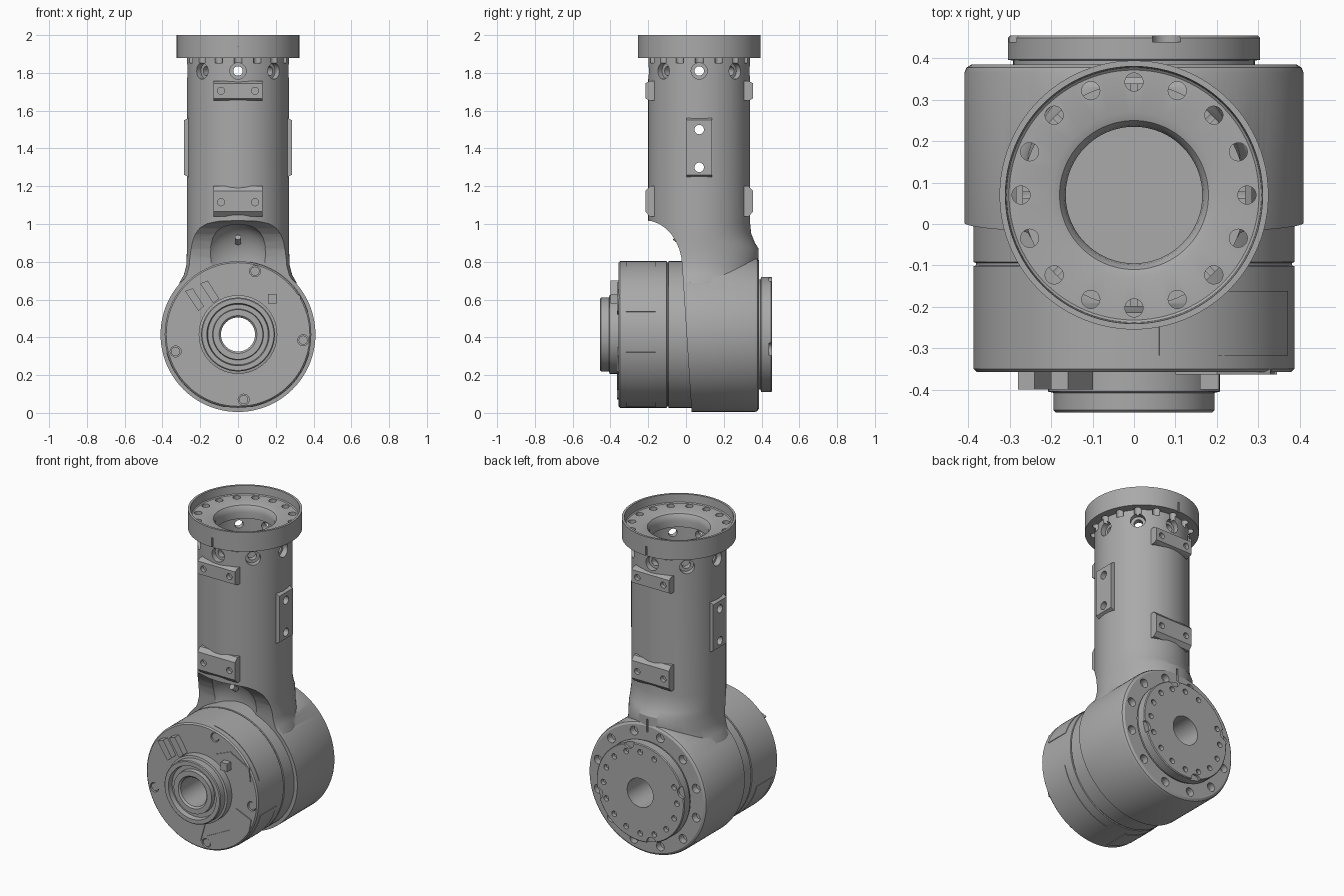
import bpy, bmesh
from math import sin, cos, pi, radians
from mathutils import Vector, Matrix

if "Cube" in bpy.data.objects:
    bpy.data.objects.remove(bpy.data.objects["Cube"])

grey = bpy.data.materials.new("metal_grey")
grey.use_nodes = True
tone = (0.4, 0.4, 0.4, 1)
grey.diffuse_color = tone
grey.node_tree.nodes["Principled BSDF"].inputs["Base Color"].default_value = tone

TY, JZ = 0.07, 0.415          # tube axis in y, joint axis in z
JOINT = Matrix.Translation((0, 0, JZ)) @ Matrix.Rotation(-pi / 2, 4, 'X')
TUBE = Matrix.Translation((0, TY, 0))


def make(name, bm, matrix=None):
    if matrix:
        bm.transform(matrix)
    bmesh.ops.recalc_face_normals(bm, faces=bm.faces)
    mesh = bpy.data.meshes.new(name)
    bm.to_mesh(mesh)
    bm.free()
    mesh.materials.append(grey)
    ob = bpy.data.objects.new(name, mesh)
    bpy.context.collection.objects.link(ob)
    return ob


def loft(name, rings, matrix=None, closed=False):
    bm = bmesh.new()
    loops = [[bm.verts.new(p) for p in ring] for ring in rings]
    n = len(loops[0])
    pairs = list(zip(loops, loops[1:]))
    if closed:
        pairs.append((loops[-1], loops[0]))
    for a, b in pairs:
        for i in range(n):
            j = (i + 1) % n
            bm.faces.new((a[i], a[j], b[j], b[i]))
    if not closed:
        bm.faces.new(loops[0])
        bm.faces.new(loops[-1])
    return make(name, bm, matrix)


def lathe(name, profile, matrix, closed=True, n=96):
    turn = [2 * pi * i / n for i in range(n)]
    return loft(name, [[(r * cos(a), r * sin(a), t) for a in turn] for r, t in profile], matrix, closed)


def rod(name, r, p, q, n=24):
    p, q = Vector(p), Vector(q)
    m = Matrix.Translation(p) @ (q - p).to_track_quat('Z', 'Y').to_matrix().to_4x4()
    return lathe(name, [(r, 0), (r, (q - p).length)], m, False, n)


def prism(name, points, axis, a, b):
    """Extrude a flat outline along x or y from a to b."""
    place = (lambda u, v, d: (d, u, v)) if axis == 'x' else (lambda u, v, d: (u, d, v))
    return loft(name, [[place(u, v, d) for u, v in points] for d in (a, b)])


def boolean(target, tool, mode='DIFFERENCE', keep=False):
    mod = target.modifiers.new("bool", 'BOOLEAN')
    mod.operation, mod.object, mod.solver = mode, tool, 'EXACT'
    bpy.context.view_layer.objects.active = target
    bpy.ops.object.modifier_apply(modifier=mod.name)
    if not keep:
        bpy.data.objects.remove(tool)


def around(a, r, z):
    return (r * sin(a), TY - r * cos(a), z)


# Arm tube with its flared foot
def oval(z, rx, back):
    turn = [2 * pi * i / 96 for i in range(96)]
    return [(rx * cos(a), TY + (back if sin(a) > 0 else 0.27) * sin(a), z) for a in turn]


body = loft("arm_body", [oval(*s) for s in (
    (0.5, 0.34, 0.314), (0.69, 0.31, 0.314), (0.73, 0.287, 0.314), (0.78, 0.274, 0.314),
    (0.87, 0.27, 0.314), (0.9, 0.27, 0.295), (0.95, 0.27, 0.275), (1, 0.27, 0.27), (1.88, 0.27, 0.27))])

# Joint housing, then the sloped front relief and scoop
boolean(body, lathe("housing", [(0.41, -0.06), (0.41, 0.365), (0.405, 0.378), (0.392, 0.386)], JOINT, False), 'UNION')
arc = [(-0.22 + 0.2 * sin(t * pi / 16), 0.77 + 0.25 * cos(t * pi / 16)) for t in range(9)]
boolean(body, prism("relief", [(-0.6, 1.02)] + arc + [(0.03, 0), (0.03, -0.1), (-0.6, -0.1)], 'x', -0.6, 0.6))
bm = bmesh.new()
bmesh.ops.create_uvsphere(bm, u_segments=48, v_segments=24, radius=1)
boolean(body, make("scoop", bm, Matrix.Translation((0, -0.12, 0.8)) @ Matrix.Diagonal((0.2, 0.14, 0.2, 1))))
boolean(body, rod("joint_bore", 0.3, (0, -0.5, JZ), (0, 0.5, JZ), 96))


# Mounting pads with sloped ends
def pad(angle, z, w, h, slope):
    rings = []
    for d, hh in ((0.21, h + slope), (0.262, h + slope), (0.285, h)):
        rings.append([(x, -d, z + v) for x, v in ((-w, -hh), (w, -hh), (w, hh), (-w, hh))])
    boolean(body, loft("pad", rings, TUBE @ Matrix.Rotation(angle, 4, 'Z')), 'UNION')


for a in (0, pi):
    pad(a, 1.705, 0.13, 0.04, 0.012)
    pad(a, 1.12, 0.13, 0.055, 0.025)
for a in (pi / 2, -pi / 2):
    pad(a, 1.405, 0.067, 0.145, 0.012)

# Tube bore and radial holes
boolean(body, rod("tube_bore", 0.2, (0, TY, 1.06), (0, TY, 1.95), 64))
for side in (-1, 1):
    for z in (1.705, 1.115):
        for x in (-0.09, 0.09):
            boolean(body, rod("pad_hole", 0.019, (x, TY + side * 0.26, z), (x, TY + side * 0.4, z), 16))
for z in (1.3, 1.5):
    boolean(body, rod("side_hole", 0.025, (-0.5, TY, z), (0.5, TY, z)))
for i in range(8):
    a = i * pi / 4
    boolean(body, rod("pocket", 0.043, around(a, 0.235, 1.81), around(a, 0.4, 1.81)))
    boolean(body, rod("pocket_hole", 0.025, around(a, 0.15, 1.81), around(a, 0.4, 1.81)))

# Top flange with recessed face, rim and bolt circle
flange = lathe("top_flange", [
    (0.165, 1.86), (0.165, 1.9), (0.169, 1.922), (0.18, 1.938), (0.2, 1.945), (0.302, 1.945), (0.308, 1.95),
    (0.311, 2.0), (0.325, 2.0), (0.325, 1.88), (0.262, 1.88), (0.262, 1.86)], TUBE)
for i in range(16):
    a = i * pi / 8
    tool = rod("bolt_hole", 0.022, around(a, 0.273, 1.852), around(a, 0.273, 2.1), 20)
    boolean(flange, tool, keep=True)
    boolean(body, tool)
for side in (-1, 1):
    y = TY + side * 0.325
    slit = [(-0.005, 1.87), (0.005, 1.87), (0.005, 1.94), (-0.005, 1.94)]
    boolean(flange, prism("slit", slit, 'y', y - 0.008, y + 0.008))

# Joint unit: front drum, collar, hollow shaft and back output disc
unit = lathe("joint_unit", [
    (0.09, -0.44), (0.1, -0.45), (0.132, -0.45), (0.135, -0.425), (0.16, -0.425), (0.165, -0.455), (0.19, -0.455),
    (0.195, -0.45), (0.195, -0.408), (0.208, -0.405), (0.208, -0.358), (0.38, -0.358), (0.388, -0.35),
    (0.388, -0.102), (0.382, -0.1), (0.382, -0.094), (0.388, -0.092), (0.388, 0.1), (0.32, 0.12),
    (0.32, 0.37), (0.292, 0.372), (0.292, 0.395), (0.305, 0.397), (0.305, 0.45), (0.3, 0.455), (0.09, 0.455)], JOINT)

# Bolt circles on the back
for i in range(12):
    a = radians(15 + 30 * i)
    x, z = 0.352 * cos(a), JZ + 0.352 * sin(a)
    boolean(body, rod("housing_bolt", 0.027, (x, 0.345, z), (x, 0.5, z), 20))
for i in range(16):
    a = i * pi / 8
    x, z = 0.255 * cos(a), JZ + 0.255 * sin(a)
    boolean(unit, rod("disc_bolt", 0.017, (x, 0.43, z), (x, 0.5, z), 16))
for i in range(4):
    a = radians(75 + 90 * i)
    x, z = 0.305 * cos(a), JZ + 0.305 * sin(a)
    boolean(unit, rod("disc_notch", 0.035, (x, 0.44, z), (x, 0.5, z), 20))
boolean(body, prism("index_slit", [(-0.005, 0.77), (0.005, 0.77), (0.005, 0.85), (-0.005, 0.85)], 'y', 0.375, 0.45))

# Front screws sunk into the drum face
parts = [body, flange, unit]
for x, z in ((0.09, 0.75), (-0.33, 0.325), (0.345, 0.385), (0.03, 0.07)):
    boolean(unit, rod("screw_well", 0.029, (x, -0.4, z), (x, -0.34, z)))
    parts.append(rod("front_screw", 0.024, (x, -0.352, z), (x, -0.335, z)))

# Thin covers and raised blocks on the drum face
covers = {
    "lower_cover": [(-0.185, 0.245), (0.02, 0.205), (0.025, 0.19), (-0.005, 0.08), (-0.02, 0.07), (-0.2, 0.11), (-0.208, 0.13)],
    "right_cover": [(0.04, 0.12), (0.2, 0.2), (0.2, 0.27), (0.24, 0.345), (0.345, 0.3), (0.33, 0.22), (0.17, 0.16)],
    "upper_cover": [(0.1, 0.65), (0.2, 0.69), (0.33, 0.62), (0.34, 0.54), (0.28, 0.52), (0.24, 0.6), (0.16, 0.57)]}
for name, outline in covers.items():
    parts.append(prism(name, outline, 'y', -0.364, -0.35))
for x, z in ((-0.28, 0.645), (-0.2, 0.685)):
    outline = [(x, z), (x + 0.04, z + 0.015), (x + 0.1, z - 0.08), (x + 0.07, z - 0.105)]
    parts.append(prism("raised_block", outline, 'y', -0.4, -0.35))
parts.append(prism("connector", [(0.16, 0.58), (0.205, 0.58), (0.205, 0.63), (0.16, 0.63)], 'y', -0.4, -0.35))

# Thin curved label plates around the drum, angles from the top towards +x
for start, end in ((9, 72), (104, 170), (190, 256)):
    rings = []
    for i in range(25):
        a = radians(start + (end - start) * i / 24)
        rings.append([(r * sin(a), y, JZ + r * cos(a)) for r, y in
                      ((0.38, -0.318), (0.391, -0.318), (0.391, -0.162), (0.38, -0.162))])
    parts.append(loft("label_plate", rings))

# Relief screw
parts.append(rod("relief_screw", 0.016, (0, -0.06, 0.93), (0, -0.02, 0.9), 16))

# Smooth shading with crisp edges
bpy.ops.object.select_all(action='DESELECT')
for ob in parts:
    ob.select_set(True)
bpy.context.view_layer.objects.active = body
bpy.ops.object.shade_smooth_by_angle(angle=radians(30))
